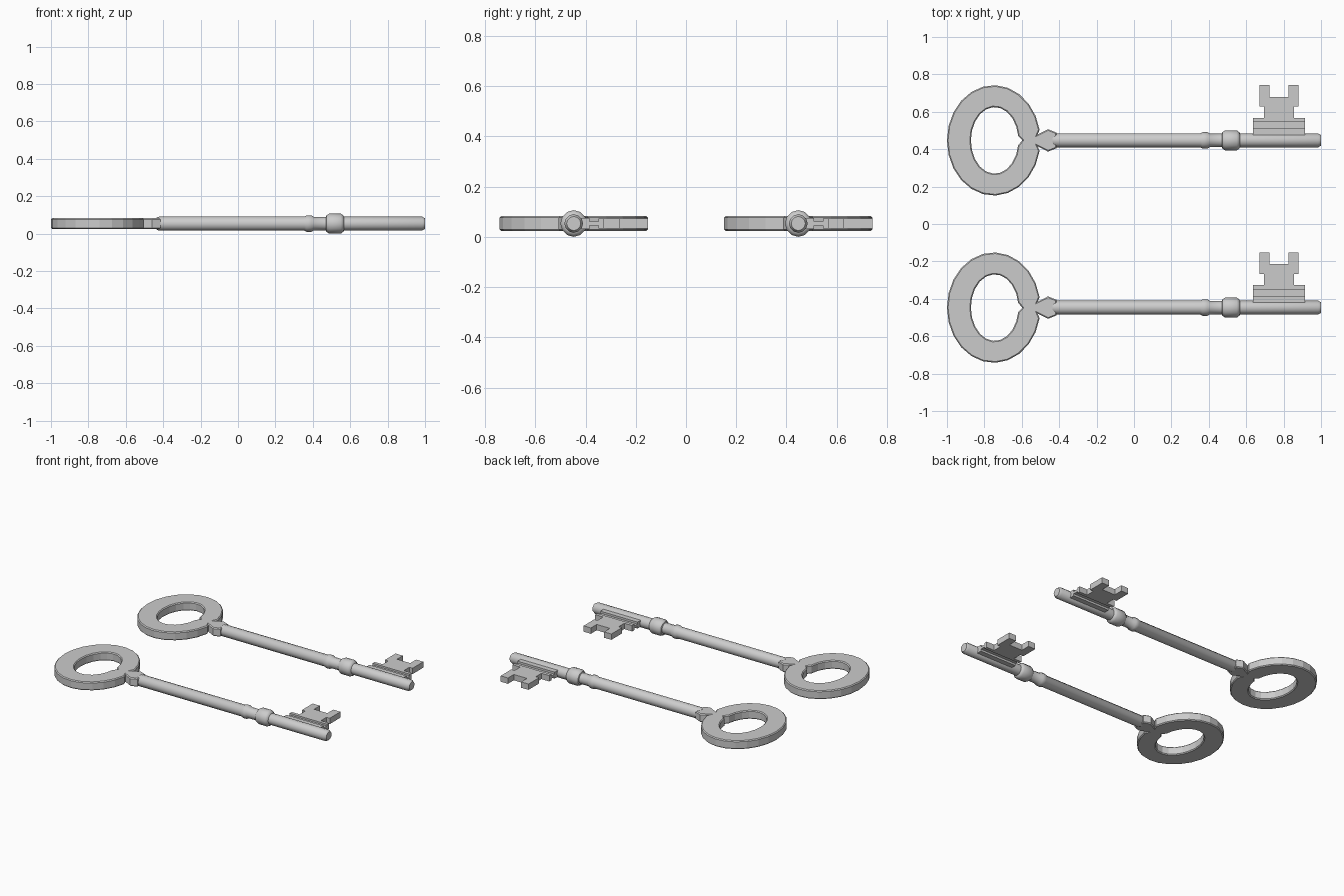
import bpy, bmesh
from math import sin, cos, pi, radians

if "Cube" in bpy.data.objects:
    bpy.data.objects.remove(bpy.data.objects["Cube"])

ZC = 0.053          # height of the shaft axis
KEY_Y = (0.447, -0.447)


def add_mesh(name, bm, y, angle=None):
    bmesh.ops.recalc_face_normals(bm, faces=bm.faces)
    me = bpy.data.meshes.new(name)
    bm.to_mesh(me)
    bm.free()
    ob = bpy.data.objects.new(name, me)
    ob.location = (0, y, ZC)
    bpy.context.collection.objects.link(ob)
    if angle:
        select(ob)
        bpy.ops.object.shade_smooth_by_angle(angle=radians(angle))
    return ob


def select(ob):
    bpy.ops.object.select_all(action='DESELECT')
    ob.select_set(True)
    bpy.context.view_layer.objects.active = ob


def plate(name, loops, half, chamfer, y):
    """Flat outline with holes, extruded in z with chamfered rims."""
    cu = bpy.data.curves.new(name, 'CURVE')
    cu.dimensions = '2D'
    cu.fill_mode = 'BOTH'
    cu.extrude = half - chamfer
    cu.bevel_depth = chamfer
    cu.bevel_resolution = 0
    cu.offset = -chamfer
    for pts in loops:
        sp = cu.splines.new('POLY')
        sp.points.add(len(pts) - 1)
        for p, (px, py) in zip(sp.points, pts):
            p.co = (px, py, 0, 1)
        sp.use_cyclic_u = True
        sp.use_smooth = False
    ob = bpy.data.objects.new(name, cu)
    ob.location = (0, y, ZC)
    bpy.context.collection.objects.link(ob)
    select(ob)
    bpy.ops.object.convert(target='MESH')
    return ob


def lathe(name, profile, sides, y):
    """Revolve (x, radius) pairs around the x axis, closed at both ends."""
    bm = bmesh.new()
    rings = [[bm.verts.new((x, r * cos(2 * pi * i / sides), r * sin(2 * pi * i / sides)))
              for i in range(sides)] for x, r in profile]
    for a, b in zip(rings, rings[1:]):
        for i in range(sides):
            j = (i + 1) % sides
            bm.faces.new((a[i], a[j], b[j], b[i]))
    bm.faces.new(rings[0])
    bm.faces.new(rings[-1])
    return add_mesh(name, bm, y, 35)


def prism_x(name, section, x0, x1, y):
    """Extrude a (y, z) cross-section along x."""
    bm = bmesh.new()
    f = bm.faces.new([bm.verts.new((x0, py, pz)) for py, pz in section])
    new = bmesh.ops.extrude_face_region(bm, geom=[f])['geom']
    bmesh.ops.translate(bm, vec=(x1 - x0, 0, 0),
                        verts=[v for v in new if isinstance(v, bmesh.types.BMVert)])
    return add_mesh(name, bm, y)


def arc(cx, rx, ry, start, n):
    """Open ellipse running from start to 360 - start degrees."""
    angs = [radians(start + (360 - 2 * start) * i / n) for i in range(n + 1)]
    return [(cx + rx * cos(a), ry * sin(a)) for a in angs]


# Bow outline: oval ring that runs into a small pointed neck, with a notched hole
neck = [(-0.515, -0.032), (-0.46, -0.06), (-0.415, -0.042),
        (-0.415, 0.042), (-0.46, 0.06), (-0.515, 0.032)]
outer = arc(-0.75, 0.25, 0.295, 11, 22) + neck
inner = arc(-0.745, 0.127, 0.178, 8, 20) + [(-0.597, 0)]

# Shaft profile with bead, collar and chamfered tip
shaft = [(-0.435, 0.032), (-0.42, 0.038), (0.355, 0.038), (0.367, 0.044), (0.393, 0.044),
         (0.405, 0.036), (0.47, 0.036), (0.473, 0.044), (0.487, 0.053), (0.55, 0.053),
         (0.563, 0.044), (0.566, 0.037), (0.985, 0.037), (1.0, 0.028)]

# Bit outline: two outward prongs on a narrower body
bit = [(0.695, 0.11), (0.855, 0.11), (0.855, 0.18), (0.88, 0.18), (0.88, 0.295),
       (0.825, 0.295), (0.825, 0.232), (0.725, 0.232), (0.725, 0.295),
       (0.67, 0.295), (0.67, 0.18), (0.695, 0.18)]

# Stepped rail joining the bit to the shaft
top = [(0.02, 0.022), (0.063, 0.022), (0.063, 0.008), (0.098, 0.008), (0.098, 0.02), (0.12, 0.02)]
rail = top + [(py, -pz) for py, pz in reversed(top)]

for y in KEY_Y:
    plate("bow", [outer, inner], 0.029, 0.006, y)
    lathe("shaft", shaft, 12, y)
    prism_x("bit_rail", rail, 0.635, 0.915, y)
    plate("bit", [bit], 0.02, 0, y)
